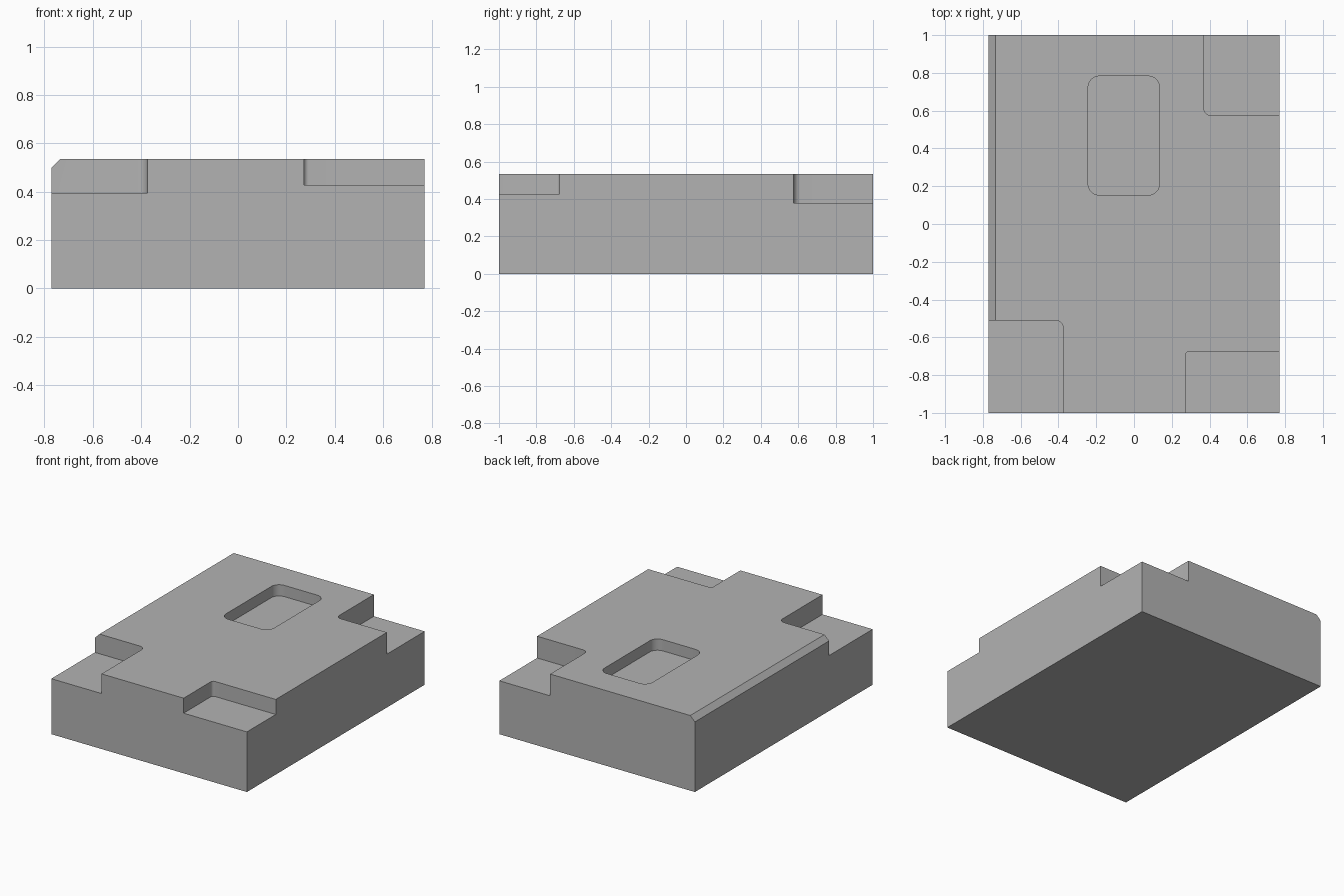
import bpy
import bmesh

old = bpy.data.objects.get("Cube")
if old:
    bpy.data.objects.remove(old, do_unlink=True)

W, L, H = 0.77, 1.0, 0.535   # half width, half length, height
OUT = 0.2                    # how far cutters reach past the body

grey = bpy.data.materials.new("plain grey")
grey.use_nodes = True
grey.diffuse_color = (0.45, 0.45, 0.45, 1)
grey.node_tree.nodes["Principled BSDF"].inputs["Base Color"].default_value = grey.diffuse_color


def block(name, low, high, pick, size, segments):
    """Box between two corners, with the edges chosen by pick bevelled."""
    bm = bmesh.new()
    bmesh.ops.create_cube(bm, size=1)
    for v in bm.verts:
        v.co = [(a + b) / 2 + c * (b - a) for a, b, c in zip(low, high, v.co)]
    edges = [e for e in bm.edges if pick(*(v.co for v in e.verts))]
    bmesh.ops.bevel(bm, geom=edges, offset=size, segments=segments,
                    profile=0.5, affect='EDGES')
    bmesh.ops.recalc_face_normals(bm, faces=bm.faces[:])
    mesh = bpy.data.meshes.new(name)
    bm.to_mesh(mesh)
    bm.free()
    mesh.materials.append(grey)
    obj = bpy.data.objects.new(name, mesh)
    bpy.context.collection.objects.link(obj)
    return obj


def upright(a, b):
    return abs(a.z - b.z) > 0.01


def top_right_edge(a, b):
    return max(a.x, b.x) < 0 and min(a.z, b.z) > H - 0.01


# Main body with one chamfered long top edge
body = block("body", (-W, -L, 0), (W, L, H), top_right_edge, 0.036, 1)
bpy.context.view_layer.objects.active = body
body.select_set(True)

# Cuts: name, x range, y range, floor height, corner radius
cuts = [
    ("front_right_notch", (-W - OUT, -0.375), (-L - OUT, -0.51), 0.395, 0.04),
    ("front_left_notch", (0.272, W + OUT), (-L - OUT, -0.675), 0.428, 0.02),
    ("back_left_notch", (0.37, W + OUT), (0.575, L + OUT), 0.38, 0.038),
    ("top_pocket", (-0.243, 0.135), (0.153, 0.783), H - 0.08, 0.06),
]
for name, xs, ys, floor, radius in cuts:
    cutter = block(name, (xs[0], ys[0], floor), (xs[1], ys[1], H + OUT),
                   upright, radius, 8)
    cutter.hide_render = True
    mod = body.modifiers.new(name, 'BOOLEAN')
    mod.operation = 'DIFFERENCE'
    mod.solver = 'EXACT'
    mod.object = cutter
    bpy.ops.object.modifier_apply(modifier=mod.name)
    bpy.data.objects.remove(cutter, do_unlink=True)

# Smooth the rounded corners, keep the rest crisp
bpy.ops.object.shade_smooth_by_angle(angle=0.5)
